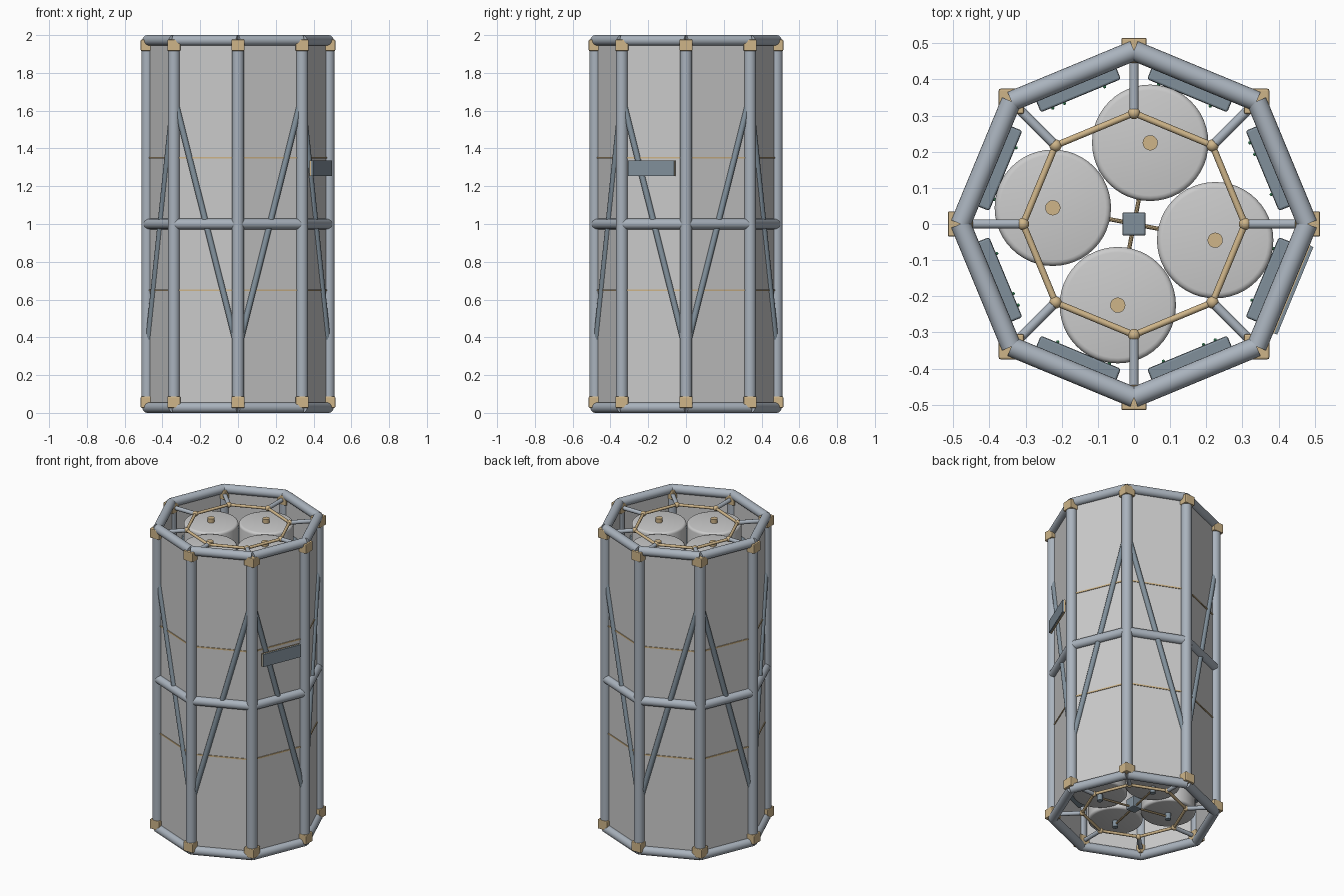
import bpy, bmesh, math
from mathutils import Vector, Matrix

if "Cube" in bpy.data.objects:
    bpy.data.objects.remove(bpy.data.objects["Cube"])


def material(name, r, g, b):
    m = bpy.data.materials.new(name)
    m.diffuse_color = (r, g, b, 1)
    m.use_nodes = True
    m.node_tree.nodes["Principled BSDF"].inputs["Base Color"].default_value = m.diffuse_color
    return m


STEEL = material("steel", 0.40, 0.45, 0.51)
DARK = material("dark_steel", 0.22, 0.28, 0.33)
BRASS = material("brass", 0.62, 0.46, 0.25)
WHITE = material("tank_white", 0.74, 0.77, 0.77)
GREEN = material("green_light", 0.10, 0.60, 0.25)


def finish(name, bm, mat, smooth=False):
    me = bpy.data.meshes.new(name)
    bm.to_mesh(me)
    bm.free()
    ob = bpy.data.objects.new(name, me)
    bpy.context.collection.objects.link(ob)
    if mat:
        me.materials.append(mat)
    if smooth:
        bpy.ops.object.select_all(action='DESELECT')
        bpy.context.view_layer.objects.active = ob
        ob.select_set(True)
        bpy.ops.object.shade_smooth_by_angle(angle=math.radians(35))
    return ob


def add_rod(bm, a, b, r, seg=20):
    a, b = Vector(a), Vector(b)
    d = b - a
    rot = d.to_track_quat('Z', 'Y').to_matrix().to_4x4()
    bmesh.ops.create_cone(bm, cap_ends=True, segments=seg, radius1=r, radius2=r,
                          depth=d.length, matrix=Matrix.Translation((a + b) / 2) @ rot)


def rods(name, pairs, r, mat, seg=20):
    bm = bmesh.new()
    for a, b in pairs:
        add_rod(bm, a, b, r, seg)
    return finish(name, bm, mat, True)


def boxes(name, items, mat, bevel=0):
    """items: (centre, size, rotation about z)"""
    bm = bmesh.new()
    for c, s, ang in items:
        m = Matrix.Translation(c) @ Matrix.Rotation(ang, 4, 'Z') @ Matrix.Diagonal((*s, 1))
        bmesh.ops.create_cube(bm, size=1, matrix=m)
    if bevel:
        bmesh.ops.bevel(bm, geom=bm.edges[:], offset=bevel, segments=2, profile=0.5, affect='EDGES')
    return finish(name, bm, mat)


def pt(r, i, z):
    a = math.radians(45 * i)
    return (r * math.cos(a), r * math.sin(a), z)


def face_pt(apothem, i, z, shift=0):
    a = math.radians(45 * i + 22.5)
    return (apothem * math.cos(a) - shift * math.sin(a),
            apothem * math.sin(a) + shift * math.cos(a), z)


def face_ang(i):
    return math.radians(45 * i + 22.5)


N = range(8)
R = 0.48

# Outer frame: posts, three octagonal rings, alternating braces
rods("corner_posts", [(pt(R, i, 0.03), pt(R, i, 1.97)) for i in N], 0.032, STEEL)
for label, z in (("bottom", 0.028), ("middle", 1.0), ("top", 1.972)):
    rods(label + "_ring", [(pt(R, i, z), pt(R, i + 1, z)) for i in N], 0.028, STEEL)
rods("diagonal_braces",
     [(pt(R, i, 0.33 if i % 2 == 0 else 1.68), pt(R, i + 1, 1.68 if i % 2 == 0 else 0.33))
      for i in N], 0.016, DARK, 12)

# Brass corner blocks, inner rings and spokes at both ends
for label, z in (("bottom", 0.057), ("top", 1.946)):
    boxes(label + "_corner_blocks", [(pt(R, i, z), (0.07, 0.07, 0.06), 0) for i in N], BRASS, 0.005)
    rods(label + "_inner_ring", [(pt(0.307, i, z), pt(0.307, i + 1, z)) for i in N], 0.009, BRASS, 12)
    rods(label + "_spokes", [(pt(0.307, i, z), pt(R, i, z)) for i in N], 0.013, STEEL, 12)
    bm = bmesh.new()
    for i in N:
        bmesh.ops.create_uvsphere(bm, u_segments=16, v_segments=10, radius=0.017,
                                  matrix=Matrix.Translation(pt(0.307, i, z)))
    finish(label + "_ring_joints", bm, BRASS, True)

# Wall panels and their seam strips
boxes("wall_panels", [(face_pt(0.437, i, 1.0), (0.01, 0.364, 1.9), face_ang(i)) for i in N], None)
boxes("seam_strips", [(face_pt(0.442, i, z), (0.008, 0.364, 0.009), face_ang(i))
                      for i in N for z in (0.65, 1.35)], BRASS)

# Equipment modules inside each wall, with small indicator lights
levels = (0.45, 1.0, 1.55)
boxes("equipment_modules", [(face_pt(0.407, i, z), (0.046, 0.24, 0.4), face_ang(i))
                            for i in N for z in levels], DARK, 0.006)
bm = bmesh.new()
for i in N:
    for z in levels:
        for s in (-0.07, 0.05, 0.085):
            bmesh.ops.create_icosphere(bm, subdivisions=1, radius=0.005,
                                       matrix=Matrix.Translation(face_pt(0.382, i, z + 0.12, s)))
finish("indicator_lights", bm, GREEN, True)

# Four tanks with top caps, bottom valves and feed pipes to a central block
base = math.radians(-11.3)
for k in range(4):
    a = base + k * math.pi / 2
    x, y = 0.229 * math.cos(a), 0.229 * math.sin(a)
    bm = bmesh.new()
    add_rod(bm, (x, y, 0.10), (x, y, 1.90), 0.161, 48)
    rim = [e for e in bm.edges if abs(e.verts[0].co.z - e.verts[1].co.z) < 1e-4]
    bmesh.ops.bevel(bm, geom=rim, offset=0.015, segments=3, profile=0.5, affect='EDGES')
    finish(f"tank_{k + 1}", bm, WHITE, True)
    rods(f"tank_cap_{k + 1}", [((x, y, 1.89), (x, y, 1.925))], 0.021, BRASS)
    rods(f"tank_valve_{k + 1}", [((x, y, 0.06), (x, y, 0.11))], 0.017, DARK)
    rods(f"feed_pipe_{k + 1}", [((0, 0, 0.08), (x, y, 0.08))], 0.006, BRASS, 10)
boxes("manifold_block", [((0, 0, 0.10), (0.065, 0.065, 0.07), 0)], DARK, 0.006)

# Blank sign plate on the right side
boxes("sign_backing", [(face_pt(0.470, 7, 1.295), (0.008, 0.265, 0.084), face_ang(7))], BRASS)
boxes("sign_plate", [(face_pt(0.477, 7, 1.295), (0.012, 0.262, 0.081), face_ang(7))], DARK)
